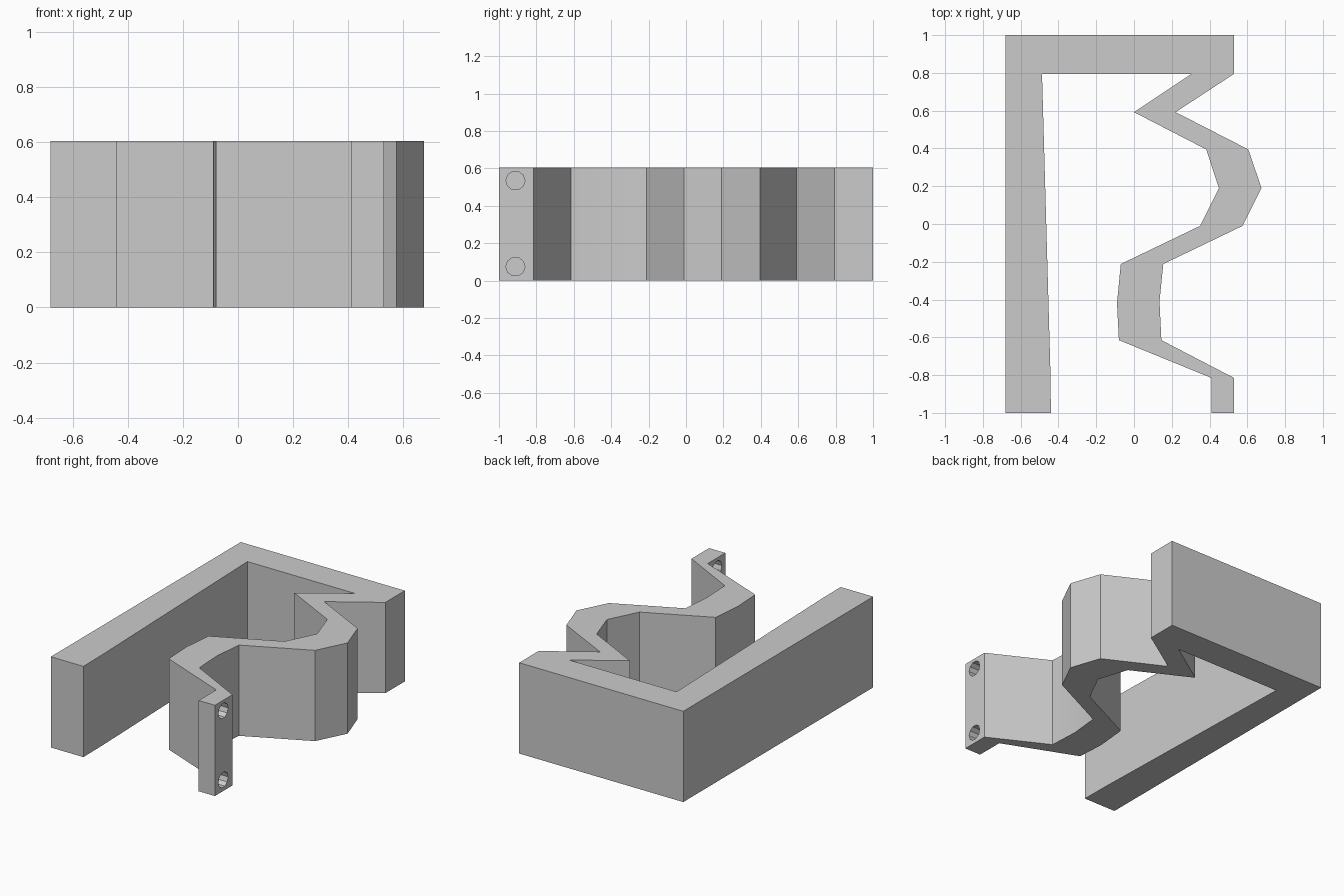
import bpy, bmesh, math

if "Cube" in bpy.data.objects:
    bpy.data.objects.remove(bpy.data.objects["Cube"])

HEIGHT = 0.605

# Plain grey material
grey = bpy.data.materials.new("plain grey")
grey.diffuse_color = (0.6, 0.6, 0.6, 1)
grey.use_nodes = True
grey.node_tree.nodes["Principled BSDF"].inputs["Base Color"].default_value = grey.diffuse_color

# Bracket outline seen from the top: outer side, then back along the inner side
outline = [
    (-0.68, -1), (-0.68, 1), (0.53, 1), (0.53, 0.795), (0.22, 0.592), (0.605, 0.395),
    (0.675, 0.19), (0.575, -0.01), (0.155, -0.212), (0.135, -0.41), (0.145, -0.615),
    (0.53, -0.815), (0.53, -1), (0.41, -1), (0.41, -0.815), (-0.08, -0.615),
    (-0.09, -0.42), (-0.07, -0.212), (0.35, -0.01), (0.45, 0.19), (0.382, 0.395),
    (0.0, 0.592), (0.305, 0.795), (-0.487, 0.795), (-0.442, -0.8), (-0.44, -1),
]

# Folded bracket body, extruded from the outline
bm = bmesh.new()
base = bm.faces.new([bm.verts.new((x, y, 0)) for x, y in outline])
ext = bmesh.ops.extrude_face_region(bm, geom=[base])
top = [v for v in ext["geom"] if isinstance(v, bmesh.types.BMVert)]
bmesh.ops.translate(bm, verts=top, vec=(0, 0, HEIGHT))
bmesh.ops.recalc_face_normals(bm, faces=bm.faces)
mesh = bpy.data.meshes.new("folded_bracket")
bm.to_mesh(mesh)
bm.free()
bracket = bpy.data.objects.new("folded_bracket", mesh)
bpy.context.collection.objects.link(bracket)
mesh.materials.append(grey)

# Two screw holes through the end tab
for z in (0.075, 0.535):
    bpy.ops.mesh.primitive_cylinder_add(vertices=10, radius=0.051, depth=0.3,
                                        location=(0.47, -0.912, z),
                                        rotation=(0, math.pi / 2, 0))
    cutter = bpy.context.object
    cutter.name = "hole_cutter"
    cutter.hide_render = True
    cutter.data.materials.append(grey)
    mod = bracket.modifiers.new("screw_hole", 'BOOLEAN')
    mod.operation = 'DIFFERENCE'
    mod.solver = 'EXACT'
    mod.object = cutter
    bpy.context.view_layer.objects.active = bracket
    bpy.ops.object.modifier_apply(modifier=mod.name)
    bpy.data.objects.remove(cutter, do_unlink=True)

# Smooth only the very shallow bends
bpy.ops.object.select_all(action='DESELECT')
bracket.select_set(True)
bpy.context.view_layer.objects.active = bracket
bpy.ops.object.shade_smooth_by_angle(angle=math.radians(15))
